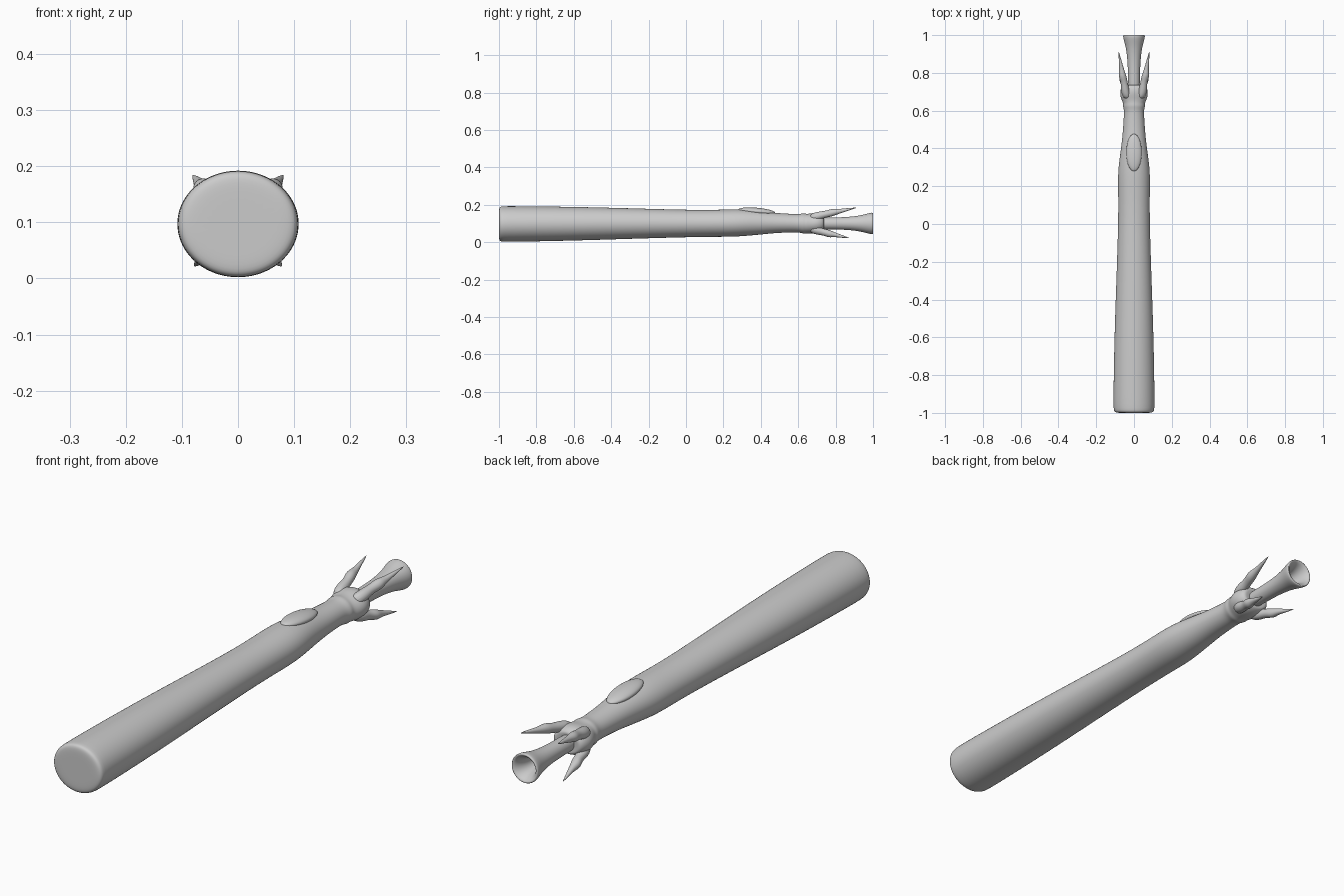
import bpy, math

cube = bpy.data.objects.get("Cube")
if cube:
    bpy.data.objects.remove(cube, do_unlink=True)

grey = bpy.data.materials.new("plain grey")
grey.use_nodes = True
grey.diffuse_color = (0.6, 0.6, 0.6, 1)
grey.node_tree.nodes["Principled BSDF"].inputs["Base Color"].default_value = (0.6, 0.6, 0.6, 1)

AXIS = 0.1  # height of the long axis


def finish(ob):
    ob.data.materials.append(grey)
    ob.data.polygons.foreach_set("use_smooth", [True] * len(ob.data.polygons))
    return ob


def loft(name, rings, sides=24):
    """Skin rings of (y, centre x, centre z, radius x, radius z), smoothed by subdivision."""
    verts, faces = [], []
    for y, cx, cz, rx, rz in rings:
        for i in range(sides):
            a = math.tau * i / sides
            verts.append((cx + rx * math.cos(a), y, cz + rz * math.sin(a)))
    for r in range(len(rings) - 1):
        for i in range(sides):
            a, b = r * sides + i, r * sides + (i + 1) % sides
            faces.append((a, b, b + sides, a + sides))
    last = (len(rings) - 1) * sides
    faces.append(tuple(range(sides))[::-1])
    faces.append(tuple(range(last, last + sides)))
    mesh = bpy.data.meshes.new(name)
    mesh.from_pydata(verts, [], faces)
    mesh.flip_normals()
    ob = bpy.data.objects.new(name, mesh)
    bpy.context.collection.objects.link(ob)
    sub = ob.modifiers.new("smooth", "SUBSURF")
    sub.levels = sub.render_levels = 2
    return finish(ob)


# Tapering finger shaft, wrist collar and palm: (y, half width, bottom, top)
shaft = [
    (-1.0, 0.05, 0.05, 0.145), (-1.0, 0.095, 0.012, 0.182), (-0.992, 0.107, 0.002, 0.192),
    (-0.97, 0.111, 0, 0.194), (-0.6, 0.105, 0.007, 0.19), (-0.3, 0.094, 0.017, 0.182),
    (0, 0.084, 0.026, 0.173), (0.15, 0.084, 0.028, 0.173), (0.25, 0.086, 0.028, 0.176),
    (0.32, 0.081, 0.033, 0.175), (0.4, 0.069, 0.04, 0.167), (0.48, 0.06, 0.049, 0.156),
    (0.57, 0.054, 0.052, 0.151), (0.605, 0.053, 0.052, 0.15), (0.625, 0.06, 0.045, 0.155),
    (0.64, 0.057, 0.047, 0.152), (0.66, 0.068, 0.046, 0.152), (0.69, 0.076, 0.044, 0.158),
    (0.72, 0.07, 0.048, 0.156), (0.74, 0.056, 0.06, 0.142), (0.735, 0.035, 0.07, 0.13),
]
loft("finger_shaft", [(y, 0, (lo + hi) / 2, w, (hi - lo) / 2) for y, w, lo, hi in shaft])

# Flared stem with a hollow bell mouth: (y, radius)
stem = [(0.68, 0.03), (0.76, 0.032), (0.84, 0.033), (0.9, 0.038), (0.945, 0.046),
        (0.975, 0.055), (0.995, 0.059), (1.002, 0.056), (0.998, 0.047), (0.98, 0.036),
        (0.95, 0.026), (0.9, 0.02), (0.88, 0.012)]
loft("hollow_stem", [(y, 0, AXIS, r, r) for y, r in stem])

# Four claws with a knuckle and a sharp tip: (y, x, height from axis, radius)
upper = [(0.66, 0.035, 0.03, 0.02), (0.7, 0.046, 0.038, 0.025), (0.74, 0.05, 0.048, 0.019),
         (0.765, 0.056, 0.054, 0.02), (0.785, 0.061, 0.059, 0.021), (0.81, 0.064, 0.063, 0.015),
         (0.835, 0.068, 0.068, 0.011), (0.87, 0.074, 0.076, 0.007), (0.912, 0.081, 0.084, 0.001)]
for side, s in (("left", 1), ("right", -1)):
    loft(f"upper_claw_{side}", [(y, s * x, AXIS + h, r, r) for y, x, h, r in upper], 12)
    loft(f"lower_claw_{side}",
         [(0.66 + (y - 0.66) * 0.85, s * x * 0.96, AXIS - h * 0.93, r, r) for y, x, h, r in upper], 12)

# Raised oval nail on top
bpy.ops.mesh.primitive_uv_sphere_add(segments=40, ring_count=20, location=(0, 0.378, 0.165),
                                     rotation=(math.radians(-5), 0, 0))
nail = bpy.context.object
nail.name = "nail"
nail.scale = (0.041, 0.099, 0.019)
finish(nail)
